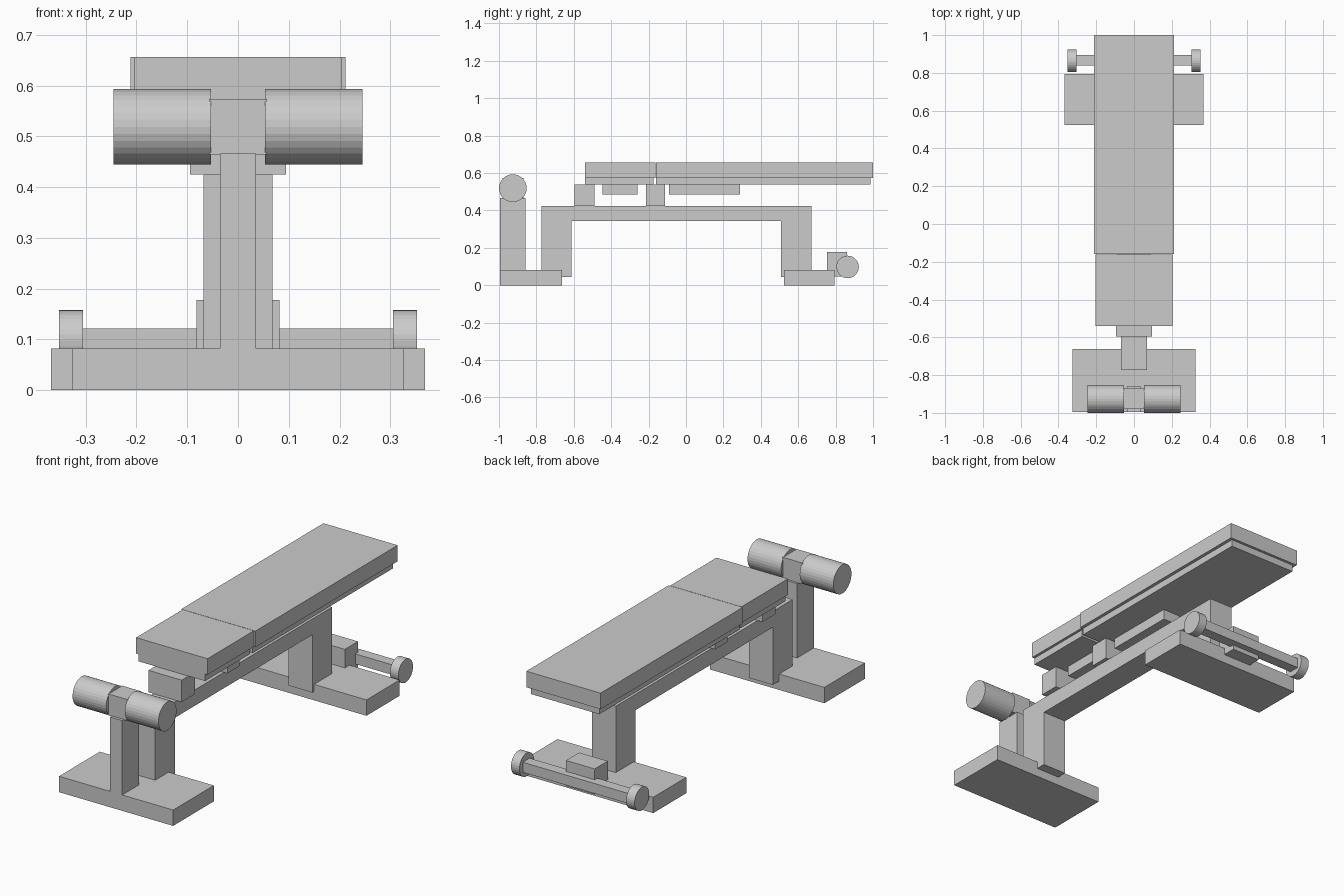
import bpy, bmesh, math
from mathutils import Matrix

if "Cube" in bpy.data.objects:
    bpy.data.objects.remove(bpy.data.objects["Cube"])


def finish(name, bm):
    bmesh.ops.recalc_face_normals(bm, faces=bm.faces)
    mesh = bpy.data.meshes.new(name)
    bm.to_mesh(mesh)
    bm.free()
    obj = bpy.data.objects.new(name, mesh)
    bpy.context.collection.objects.link(obj)
    return obj


def box(name, half_x, y0, y1, z0, z1):
    """Box centred on x = 0."""
    bm = bmesh.new()
    mat = Matrix.Translation((0, (y0 + y1) / 2, (z0 + z1) / 2)) @ \
        Matrix.Diagonal((2 * half_x, y1 - y0, z1 - z0, 1))
    bmesh.ops.create_cube(bm, size=1, matrix=mat)
    return finish(name, bm)


def roller_pair(name, x0, x1, y, z, radius):
    """Two cylinders along x, one on each side."""
    for side, label in ((-1, "left"), (1, "right")):
        bm = bmesh.new()
        mat = Matrix.Translation((side * (x0 + x1) / 2, y, z)) @ \
            Matrix.Rotation(math.pi / 2, 4, 'Y')
        bmesh.ops.create_cone(bm, cap_ends=True, segments=32, radius1=radius,
                              radius2=radius, depth=x1 - x0, matrix=mat)
        finish(f"{label}_{name}", bm)


def extrude_profile(name, points, half_x):
    """Side profile (y, z) extruded across x."""
    bm = bmesh.new()
    face = bm.faces.new([bm.verts.new((-half_x, y, z)) for y, z in points])
    new = bmesh.ops.extrude_face_region(bm, geom=[face])["geom"]
    bmesh.ops.translate(bm, vec=(2 * half_x, 0, 0),
                        verts=[v for v in new if isinstance(v, bmesh.types.BMVert)])
    return finish(name, bm)


# Floor feet
box("front_foot", 0.326, -0.995, -0.663, 0, 0.082)
box("rear_foot", 0.368, 0.523, 0.793, 0, 0.082)

# Arched main frame
extrude_profile("main_frame", [
    (-0.773, 0.045), (-0.612, 0.045), (-0.612, 0.343), (0.509, 0.343),
    (0.509, 0.045), (0.67, 0.045), (0.67, 0.425), (-0.773, 0.425)], 0.068)

# Leg hold: post, cross block and foam rollers
box("roller_post", 0.035, -0.995, -0.857, 0.08, 0.466)
box("roller_cross_block", 0.056, -0.98, -0.868, 0.464, 0.574)
roller_pair("foam_roller", 0.053, 0.245, -0.926, 0.519, 0.074)

# Pads and their backing boards
box("seat_pad", 0.204, -0.54, -0.162, 0.574, 0.657)
box("back_pad", 0.212, -0.16, 1.0, 0.574, 0.657)
box("seat_board", 0.19, -0.54, -0.174, 0.538, 0.575)
box("back_board", 0.195, -0.16, 0.986, 0.538, 0.575)

# Supports between frame and boards
box("front_support", 0.095, -0.595, -0.488, 0.425, 0.538)
box("hinge_support", 0.088, -0.213, -0.112, 0.425, 0.538)
box("seat_bracket", 0.05, -0.447, -0.26, 0.484, 0.539)
box("back_bracket", 0.05, -0.09, 0.289, 0.484, 0.539)

# Transport wheels on the rear foot
box("axle_mount", 0.082, 0.755, 0.862, 0.046, 0.178)
box("wheel_axle", 0.31, 0.84, 0.896, 0.07, 0.122)
roller_pair("wheel", 0.305, 0.353, 0.864, 0.098, 0.06)
